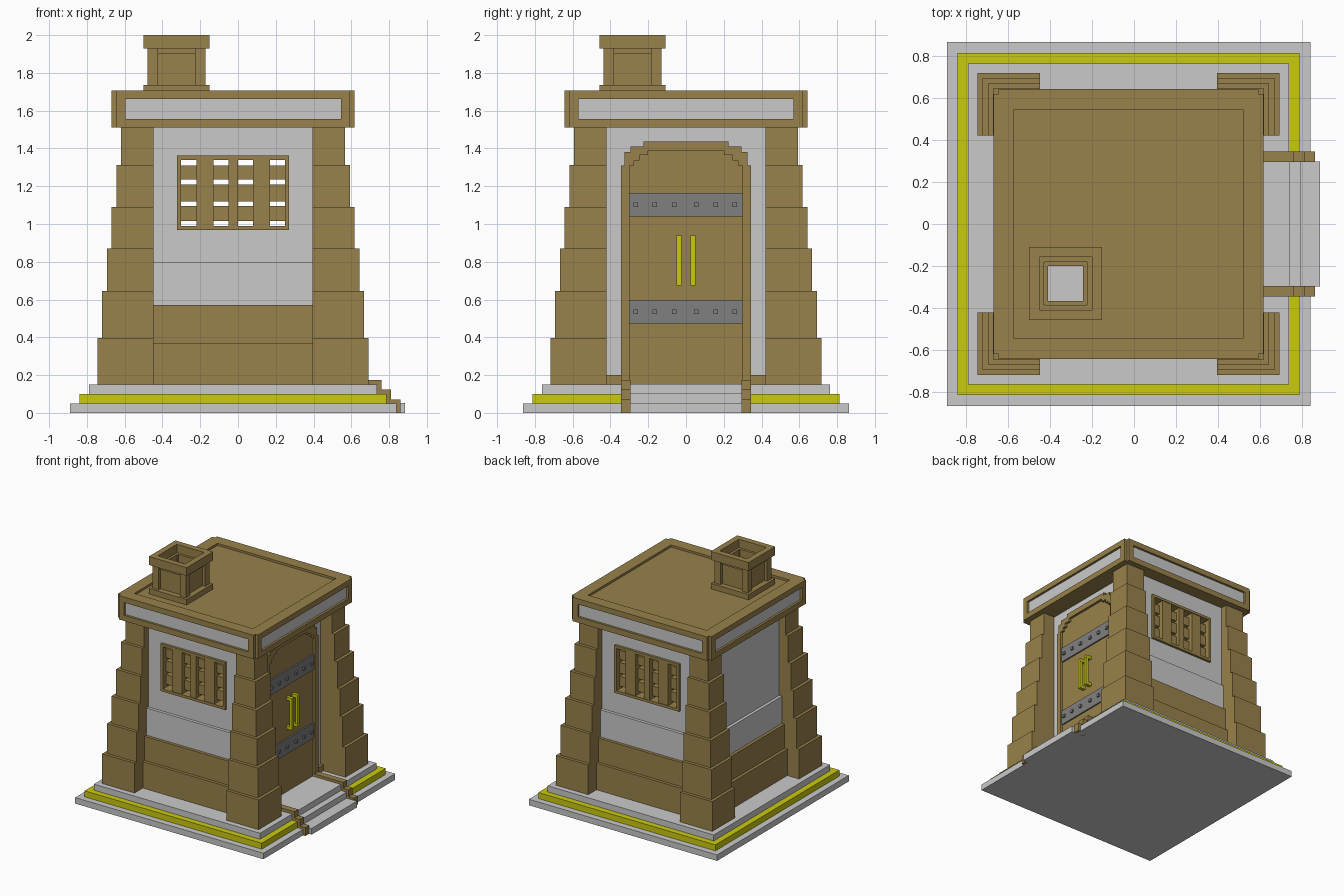
import bpy, bmesh
from mathutils import Matrix, Vector

if "Cube" in bpy.data.objects:
    bpy.data.objects.remove(bpy.data.objects["Cube"])

CX = -0.026          # the building sits slightly left of centre, the steps reach right


def mat(name, c):
    m = bpy.data.materials.new(name)
    m.diffuse_color = (*c, 1)
    m.use_nodes = True
    m.node_tree.nodes["Principled BSDF"].inputs["Base Color"].default_value = m.diffuse_color
    return m


BROWN = mat("brown_wood", (0.315, 0.222, 0.070))
GREY = mat("light_stone", (0.59, 0.59, 0.59))
GOLD = mat("gold", (0.59, 0.59, 0.005))
STEEL = mat("dark_steel", (0.215, 0.215, 0.215))


def rect(a0, a1, b0, b1):
    return [(a0, b0), (a1, b0), (a1, b1), (a0, b1)]


def sq(h, c=(0, 0)):
    return rect(c[0] - h, c[0] + h, c[1] - h, c[1] + h)


def ring(outer, inner):
    n = len(outer)
    return [[outer[i], outer[(i + 1) % n], inner[(i + 1) % n], inner[i]] for i in range(n)]


class Part:
    """Collects prisms into one object. Plan prisms run along z, side prisms run outward."""

    def __init__(self, name, material):
        self.name, self.material, self.bm = name, material, bmesh.new()

    def prism(self, polys, a, b, to3):
        if not isinstance(polys[0][0], (tuple, list)):
            polys = [polys]
        bm, low, high, edges = self.bm, {}, {}, {}
        for poly in polys:
            for p in poly:
                if p not in low:
                    low[p] = bm.verts.new(to3(*p, a))
                    high[p] = bm.verts.new(to3(*p, b))
            bm.faces.new([low[p] for p in reversed(poly)])
            bm.faces.new([high[p] for p in poly])
            for p, q in zip(poly, poly[1:] + poly[:1]):
                edges[frozenset((p, q))] = edges.get(frozenset((p, q)), []) + [(p, q)]
        for e in edges.values():
            if len(e) == 1:
                p, q = e[0]
                bm.faces.new([low[p], low[q], high[q], high[p]])

    def plan(self, polys, z0, z1):
        self.prism(polys if isinstance(polys[0], list) else [polys], z0, z1,
                   lambda x, y, z: Vector((x, y, z)))
        return self

    def side(self, polys, d0, d1):
        self.prism(polys if isinstance(polys[0], list) else [polys], d0, d1,
                   lambda u, z, d: Vector((u, -d, z)))
        return self

    def done(self, turn=0):
        # turn: 0 front, 1 right, 2 back, 3 left
        bm = self.bm
        bmesh.ops.recalc_face_normals(bm, faces=bm.faces)
        R = Matrix.Rotation(turn * 1.5707963268, 4, 'Z')
        bm.transform(Matrix.Translation((CX, 0, 0)) @ R)
        me = bpy.data.meshes.new(self.name)
        bm.to_mesh(me)
        bm.free()
        me.materials.append(self.material)
        bpy.context.collection.objects.link(bpy.data.objects.new(self.name, me))


# Stepped base
Part("base_lower", GREY).plan(sq(0.864), 0, 0.05).done()
Part("base_gold_band", GOLD).plan(sq(0.813), 0.05, 0.10).done()
Part("base_upper", GREY).plan(sq(0.763), 0.10, 0.15).done()

# Corner pillars, each tier narrower than the one below
levels = [0.15, 0.397, 0.645, 0.87, 1.09, 1.313, 1.51]
for k in range(4):
    p = Part(f"corner_pillar_{k}", BROWN)
    for i in range(6):
        h = 0.718 - 0.025 * i
        p.plan(rect(0.421, h, -h, -0.421), levels[i], levels[i + 1])
    p.done(k)

# Tiered walls on front, back and left, with windows in front and back
W = 0.45
hole = rect(-0.29, 0.29, 0.975, 1.355)
for k, side in ((0, "front"), (2, "back"), (3, "left")):
    p = Part(side + "_wall_footing", BROWN)
    p.side(rect(-W, W, 0.15, 0.37), 0.45, 0.61)
    p.side(rect(-W, W, 0.37, 0.57), 0.45, 0.585)
    p.done(k)
    p = Part(side + "_wall", GREY)
    p.side(rect(-W, W, 0.57, 0.795), 0.45, 0.56)
    upper = rect(-W, W, 0.795, 1.51)
    p.side(upper if k == 3 else ring(upper, hole), 0.45, 0.535)
    p.done(k)
    if k == 3:
        continue
    p = Part(side + "_window_grille", BROWN)
    p.side(ring(rect(-0.297, 0.297, 0.968, 1.362), rect(-0.275, 0.275, 0.99, 1.34)), 0.448, 0.555)
    for a, b in ((-0.195, -0.105), (-0.025, 0.025), (0.105, 0.195)):
        p.side(rect(a, b, 0.99, 1.34), 0.46, 0.55)
    for a, b in ((1.015, 1.095), (1.12, 1.21), (1.235, 1.31)):
        p.side(rect(-0.275, 0.275, a, b), 0.465, 0.515)
    p.done(k)

# Door wall with low trim
Part("door_wall", GREY).side(rect(-W, W, 0.15, 1.51), 0.43, 0.49).done(1)
p = Part("door_wall_trim", BROWN)
for s in (-1, 1):
    p.side(rect(*sorted((s * 0.34, s * 0.43)), 0.15, 0.2), 0.48, 0.515)
p.done(1)

# Door leaf and stepped arch frame
outer = [(0.343, 0.15), (0.343, 1.31), (0.325, 1.31), (0.325, 1.38),
         (0.295, 1.38), (0.295, 1.41), (0.225, 1.41), (0.225, 1.437)]
inner = [(0.30, 0.15), (0.30, 1.31), (0.275, 1.31), (0.275, 1.335),
         (0.245, 1.335), (0.245, 1.365), (0.20, 1.365), (0.20, 1.39)]


def arch(half):
    return half + [(-u, z) for u, z in reversed(half)]


Part("door_leaf", BROWN).side(arch(inner), 0.48, 0.505).done(1)
o, i = arch(outer), arch(inner)
Part("door_frame", BROWN).side(ring(o, i)[:-1], 0.48, 0.525).done(1)

# Steel bands with studs
for n, (z0, z1) in enumerate(((0.472, 0.597), (1.04, 1.165))):
    p = Part(f"door_band_{n}", STEEL).side(rect(-0.298, 0.298, z0, z1), 0.50, 0.517)
    for u in (-0.265, -0.165, -0.063, 0.055, 0.157, 0.258):
        p.side(sq(0.012, (u, (z0 + z1) / 2)), 0.515, 0.53)
    p.done(1)

# Door handles
for s, name in ((-1, "left"), (1, "right")):
    p = Part("door_handle_" + name, GOLD)
    c = s * 0.037
    p.side(rect(c - 0.012, c + 0.012, 0.695, 0.92), 0.535, 0.557)
    for z in (0.675, 0.915):
        p.side(rect(c - 0.0135, c + 0.0135, z, z + 0.025), 0.50, 0.558)
    p.done(1)

# Entrance steps and stepped curbs
p = Part("entrance_steps", GREY)
p.plan(rect(0.48, 0.766, -0.297, 0.297), 0.10, 0.152)
p.plan(rect(0.70, 0.817, -0.297, 0.297), 0.04, 0.102)
p.plan(rect(0.75, 0.911, -0.297, 0.297), 0, 0.052)
p.done()
for s, name in ((-1, "front"), (1, "back")):
    p = Part("entrance_curb_" + name, BROWN)
    profile = [(0.48, 0.10), (0.48, 0.175), (0.786, 0.175), (0.786, 0.125), (0.836, 0.125),
               (0.836, 0.07), (0.886, 0.07), (0.886, 0), (0.80, 0), (0.80, 0.05), (0.74, 0.10)]
    y0, y1 = sorted((s * 0.294, s * 0.345))
    p.side(profile, -y1, -y0)
    p.done()

# Roof slab with flue opening, raised rim and framed side panels
FC = (-0.299, -0.283)
flue = sq(0.083, FC)
Part("roof_slab", BROWN).plan(ring(sq(0.6175), flue), 1.51, 1.69).done()
Part("roof_rim", BROWN).plan(ring(sq(0.6175), sq(0.545)), 1.69, 1.708).done()
for k in range(4):
    Part(f"roof_fascia_{k}", BROWN).side(
        ring(rect(-0.6175, 0.6175, 1.51, 1.708), rect(-0.57, 0.57, 1.557, 1.662)),
        0.6175, 0.6425).done(k)
    Part(f"roof_panel_{k}", GREY).side(rect(-0.57, 0.57, 1.557, 1.662), 0.615, 0.624).done(k)

# Chimney
p = Part("chimney", BROWN)
p.plan(ring(sq(0.174, FC), flue), 1.69, 1.735)
p.plan(ring(sq(0.128, FC), flue), 1.735, 1.87)
p.plan(ring(sq(0.128, FC), sq(0.105, FC)), 1.87, 1.90)
p.plan(ring(sq(0.14, FC), sq(0.105, FC)), 1.90, 1.93)
p.plan(ring(sq(0.174, FC), sq(0.125, FC)), 1.93, 2.0)
for sx in (-1, 1):
    for sy in (-1, 1):
        p.plan(sq(0.027, (FC[0] + sx * 0.126, FC[1] + sy * 0.126)), 1.735, 1.93)
p.done()
